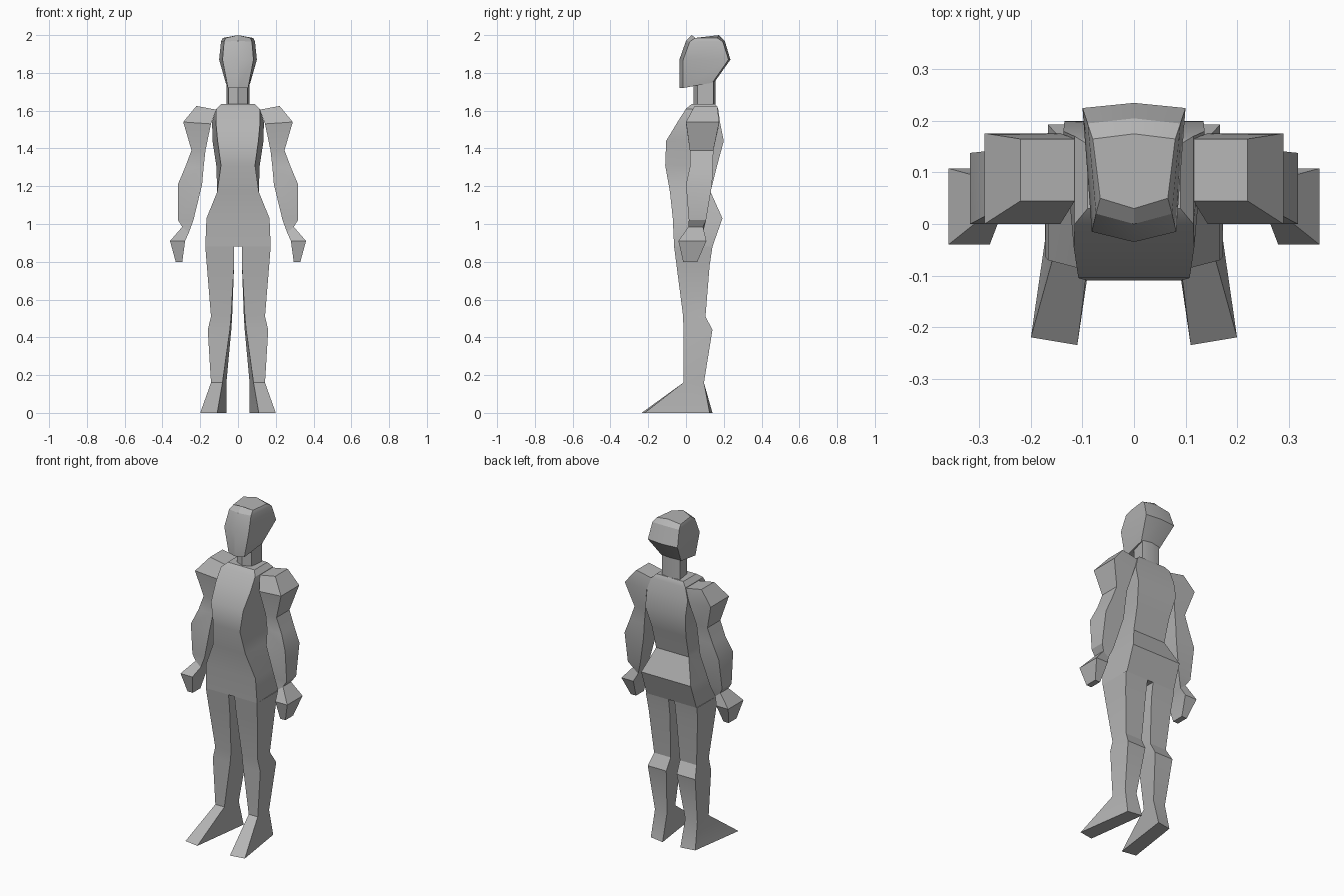
import bpy, bmesh, math

cube = bpy.data.objects.get("Cube")
if cube:
    bpy.data.objects.remove(cube, do_unlink=True)

shade = 0.46
colour = (shade, shade, shade, 1)
grey = bpy.data.materials.new("plain_grey")
grey.use_nodes = True
grey.diffuse_color = colour
grey.node_tree.nodes["Principled BSDF"].inputs["Base Color"].default_value = colour


def loft(name, rings, mirrored=False):
    """Skin a stack of equal-length point rings and cap both ends."""
    bm = bmesh.new()
    loops = [[bm.verts.new(point) for point in ring] for ring in rings]
    for lower, upper in zip(loops, loops[1:]):
        for i in range(len(lower)):
            bm.faces.new((lower[i - 1], lower[i], upper[i], upper[i - 1]))
    bm.faces.new(loops[0])
    bm.faces.new(loops[-1])
    bmesh.ops.recalc_face_normals(bm, faces=bm.faces)
    mesh = bpy.data.meshes.new(name)
    bm.to_mesh(mesh)
    bm.free()
    mesh.materials.append(grey)
    obj = bpy.data.objects.new(name, mesh)
    bpy.context.collection.objects.link(obj)
    if mirrored:
        obj.modifiers.new("mirror", "MIRROR").use_mirror_merge = False
    bpy.ops.object.select_all(action="DESELECT")
    obj.select_set(True)
    bpy.context.view_layer.objects.active = obj
    bpy.ops.object.shade_smooth_by_angle(angle=math.radians(30))


def trunk_ring(height, width, front, back, flare=0):
    """Four corners centred on x = 0; flare widens the back edge."""
    rear = width + flare
    return [(width, front, height), (rear, back, height),
            (-rear, back, height), (-width, front, height)]


def limb_ring(height, inner, outer, front, back, rise=0, twist=0):
    """Four corners on one side; rise lifts the outer edge, twist pulls in the back inner one."""
    return [(inner, front, height), (outer, front, height + rise),
            (outer, back, height + rise), (inner - twist, back, height)]


def head_ring(height, width, front, back, nose=0.02, drop=0):
    """Six points with ridges at front and back; drop lowers the side corners."""
    brow = 0.82 * width
    side = height - drop
    return [(0, front, height), (brow, front + nose, side), (width, back - 0.01, side),
            (0, back, height), (-width, back - 0.01, side), (-brow, front + nose, side)]


def leg_ring(height, outer, front, back):
    """Leg section whose inner edge moves outward towards the ankle."""
    spread = (0.88 - height) ** 2
    return limb_ring(height, 0.02 + 0.12 * spread, outer, front, back, twist=0.04 * spread)


# Torso from neck base down to crotch
loft("torso", [
    trunk_ring(height=1.635, width=0.09, front=0.03, back=0.155),
    trunk_ring(height=1.61, width=0.115, front=0, back=0.17),
    trunk_ring(height=1.54, width=0.117, front=-0.045, back=0.18, flare=0.02),
    trunk_ring(height=1.44, width=0.108, front=-0.105, back=0.2, flare=0.027),
    trunk_ring(height=1.31, width=0.09, front=-0.11, back=0.165, flare=0.025),
    trunk_ring(height=1.17, width=0.11, front=-0.085, back=0.13),
    trunk_ring(height=1.03, width=0.167, front=-0.07, back=0.193),
    trunk_ring(height=0.88, width=0.173, front=-0.063, back=0.14, flare=-0.005),
])

# Legs from crotch to ankle, then a wedge foot turned slightly outward
foot = [(0.11, -0.235, 0), (0.2, -0.22, 0), (0.15, 0.125, 0), (0.06, 0.14, 0)]
loft("legs", [
    leg_ring(height=0.88, outer=0.173, front=-0.063, back=0.14),
    leg_ring(height=0.78, outer=0.165, front=-0.05, back=0.125),
    leg_ring(height=0.51, outer=0.143, front=-0.015, back=0.103),
    leg_ring(height=0.44, outer=0.16, front=-0.014, back=0.14),
    leg_ring(height=0.16, outer=0.143, front=-0.014, back=0.095),
    foot,
], mirrored=True)

# Arms: shoulder cap, upper arm, elbow, forearm, wrist, fist
loft("arms", [
    limb_ring(height=1.605, inner=0.115, outer=0.22, front=0.045, back=0.165, rise=0.02),
    limb_ring(height=1.53, inner=0.143, outer=0.29, front=0, back=0.176, rise=0.01),
    limb_ring(height=1.39, inner=0.172, outer=0.246, front=0.02, back=0.145),
    limb_ring(height=1.3, inner=0.182, outer=0.28, front=0.02, back=0.142),
    limb_ring(height=1.21, inner=0.19, outer=0.318, front=0, back=0.138),
    limb_ring(height=1.02, inner=0.236, outer=0.318, front=0.015, back=0.106),
    limb_ring(height=0.955, inner=0.26, outer=0.295, front=0.012, back=0.09, rise=0.03),
    limb_ring(height=0.91, inner=0.28, outer=0.36, front=-0.04, back=0.108),
    limb_ring(height=0.8, inner=0.295, outer=0.33, front=-0.015, back=0.06),
], mirrored=True)

# Neck
loft("neck", [head_ring(height, width=0.06, front=0.04, back=0.155)
              for height in (1.62, 1.78)])

# Head from jaw to crown, with the jaw underside sloping up to the nape
jaw = head_ring(height=1.72, width=0.065, front=-0.035, back=0.15)
jaw = [(x, y, z + 0.2 * max(y, 0)) for x, y, z in jaw]
loft("head", [
    jaw,
    head_ring(height=1.87, width=0.1, front=-0.035, back=0.235),
    head_ring(height=1.97, width=0.09, front=0, back=0.205, drop=0.005),
    head_ring(height=2, width=0.08, front=0.03, back=0.175, drop=0.015),
])
